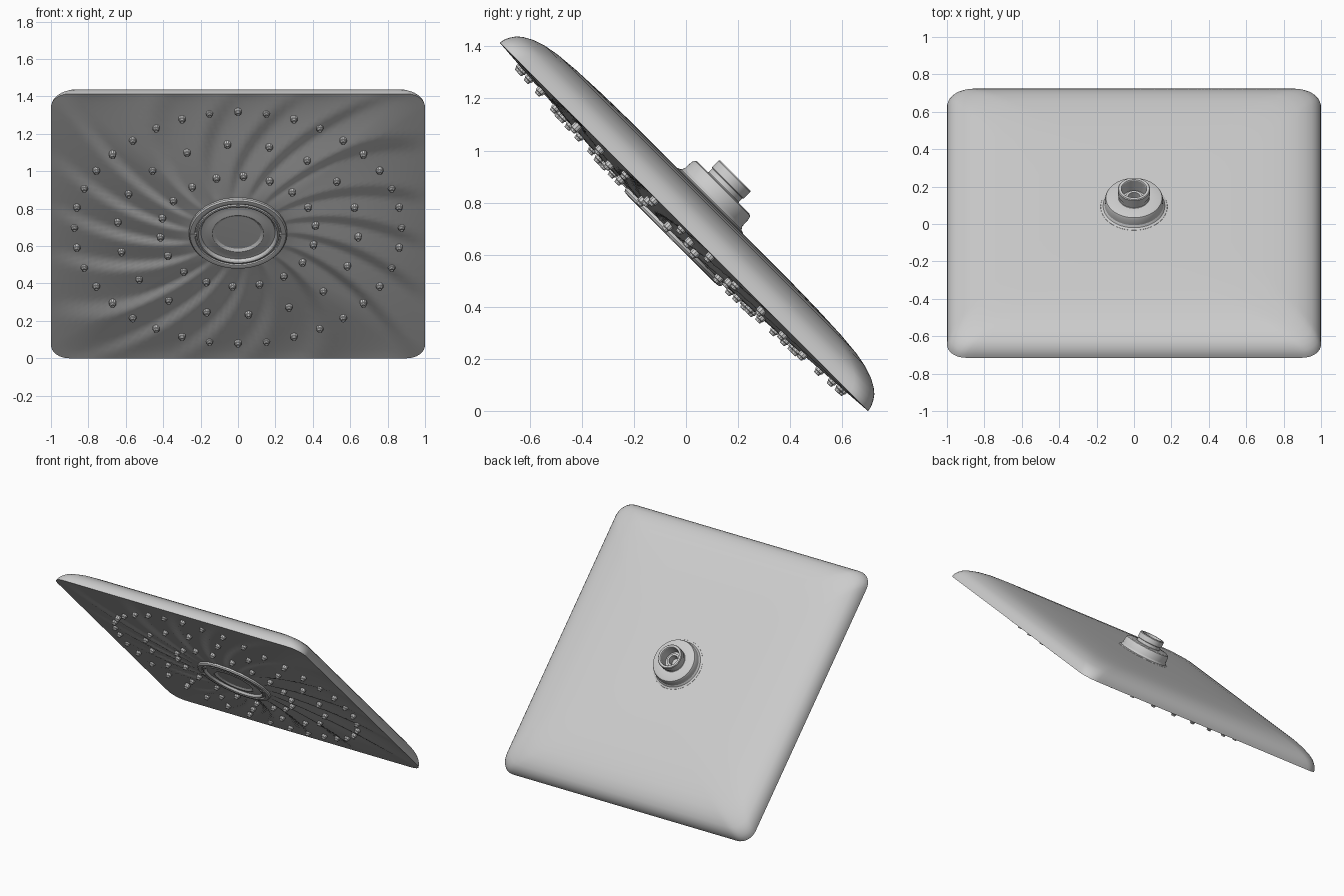
import bpy, bmesh
from math import sin, cos, pi, atan2, hypot, radians, floor
from mathutils import Matrix

if "Cube" in bpy.data.objects:
    bpy.data.objects.remove(bpy.data.objects["Cube"])

# Everything is built lying flat (local +z = spray face) and then tilted by 45 degrees
TILT = Matrix.Translation((0, -0.008, 0.707)) @ Matrix.Rotation(radians(135), 4, 'X')
HOLE = 0.25      # radius where the spray face meets the centre insert
SPOKES = 18


def skin(bm, loops):
    """Bridge a stack of equal-length closed loops and cap both ends."""
    rows = [[bm.verts.new(p) for p in lp] for lp in loops]
    n = len(rows[0])
    for a, b in zip(rows, rows[1:]):
        for i in range(n):
            j = (i + 1) % n
            bm.faces.new((a[i], a[j], b[j], b[i]))
    bm.faces.new(rows[0])
    bm.faces.new(rows[-1])


def circle(r, h, n, cx=0, cy=0):
    return [(cx + r * cos(2 * pi * i / n), cy + r * sin(2 * pi * i / n), h) for i in range(n)]


def finish(bm, name, angle=30):
    bmesh.ops.recalc_face_normals(bm, faces=bm.faces)
    me = bpy.data.meshes.new(name)
    bm.to_mesh(me)
    bm.free()
    ob = bpy.data.objects.new(name, me)
    bpy.context.collection.objects.link(ob)
    ob.matrix_world = TILT
    bpy.ops.object.select_all(action='DESELECT')
    ob.select_set(True)
    bpy.context.view_layer.objects.active = ob
    bpy.ops.object.shade_smooth_by_angle(angle=radians(angle))
    return ob


def lathe(name, profile, n=64):
    bm = bmesh.new()
    skin(bm, [circle(r, h, n) for r, h in profile])
    return finish(bm, name)


def rounded_square(half, rad, h, arc=8, side=46):
    pts = []
    for k in range(4):
        q = k * pi / 2
        c = half - rad

        def turn(x, y):
            return (x * cos(q) - y * sin(q), x * sin(q) + y * cos(q), h)
        for i in range(arc + 1):
            a = pi / 2 * i / arc
            pts.append(turn(c + rad * cos(a), c + rad * sin(a)))
        for i in range(1, side):
            pts.append(turn(c - 2 * c * i / side, half))
    return pts


def dome(t):
    return 0.048 * (1 - t ** 1.3)


def face_height(x, y, t):
    """Shallow dome cut by swirling sawtooth flutes."""
    ph = SPOKES * atan2(y, x) / (2 * pi) + 1.3 * t
    f = ph - floor(ph)
    saw = f / 0.75 if f < 0.75 else (1 - f) / 0.25
    return dome(t) - 0.018 * saw * max(0, sin(pi * t)) ** 0.7


# Body: fluted spray face, sharp rim, softly domed back
bm = bmesh.new()
rim = rounded_square(1, 0.1, 0)
loops = []
STEPS = 24
for s in range(STEPS + 1):
    t = s / STEPS
    loop = []
    for bx, by, _ in rim:
        R = hypot(bx, by)
        r = HOLE + (R - HOLE) * t
        x, y = bx / R * r, by / R * r
        loop.append((x, y, face_height(x, y, t)))
    loops.append(loop)
for d, h in [(0.004, .02), (.013, .04), (.028, .062), (.05, .08), (.085, .099),
             (.13, .114), (.19, .125), (.28, .133), (.42, .139), (.6, .142)]:
    loops.append(rounded_square(1 - d, 0.1 + 0.3 * d, -h))
skin(bm, loops)
finish(bm, "shower_plate", 25)

# Centre insert: double ring, flat band and recessed bowl
lathe("centre_insert", [
    (.262, .01), (.262, .058), (.256, .066), (.238, .068), (.231, .066), (.229, .058),
    (.222, .058), (.220, .066), (.212, .067), (.204, .062), (.198, .05), (.165, .05),
    (.145, .058), (.137, .058), (.128, .052), (.104, .036), (.1, .034)], 72)

# Small clips on the two sides of the ring
bm = bmesh.new()
for sx in (-1, 1):
    bmesh.ops.create_cube(bm, size=1, matrix=Matrix.Translation((sx * .238, 0, .06)) @
                          Matrix.Diagonal((.03, .02, .02, 1)))
finish(bm, "ring_clips")

# Fine mesh screen at the bottom of the bowl
bm = bmesh.new()
bmesh.ops.create_grid(bm, x_segments=18, y_segments=18, size=0.1,
                      matrix=Matrix.Translation((0, 0, .039)))
bmesh.ops.delete(bm, geom=[v for v in bm.verts if hypot(v.co.x, v.co.y) > .098], context='VERTS')
screen = finish(bm, "mesh_screen")
wire = screen.modifiers.new("wire", 'WIREFRAME')
wire.thickness = 0.004

# Spray nozzles: three rings of small stepped studs
bm = bmesh.new()
for radius, count, start in [(.875, 36, 90), (.645, 18, 95), (.417, 18, 86)]:
    for i in range(count):
        a = radians(start) + 2 * pi * i / count
        x, y = radius * cos(a), radius * sin(a)
        R = 1 / max(abs(cos(a)), abs(sin(a)))
        h = dome((radius - HOLE) / (R - HOLE))
        skin(bm, [circle(r, h + z, 10, x, y) for r, z in
                  [(.019, -.03), (.019, .008), (.015, .011), (.013, .021), (.008, .022), (.007, .014)]])
finish(bm, "spray_nozzles")

# Hub on the back with threaded-pipe socket and open bore
lathe("back_hub", [
    (.185, -.13), (.178, -.143), (.165, -.148), (.157, -.16), (.155, -.198), (.150, -.209),
    (.140, -.214), (.084, -.214), (.082, -.216), (.082, -.236), (.086, -.239), (.086, -.274),
    (.082, -.279), (.068, -.279), (.065, -.274), (.064, -.20), (.048, -.20), (.046, -.218),
    (.032, -.218), (.03, -.17)])
